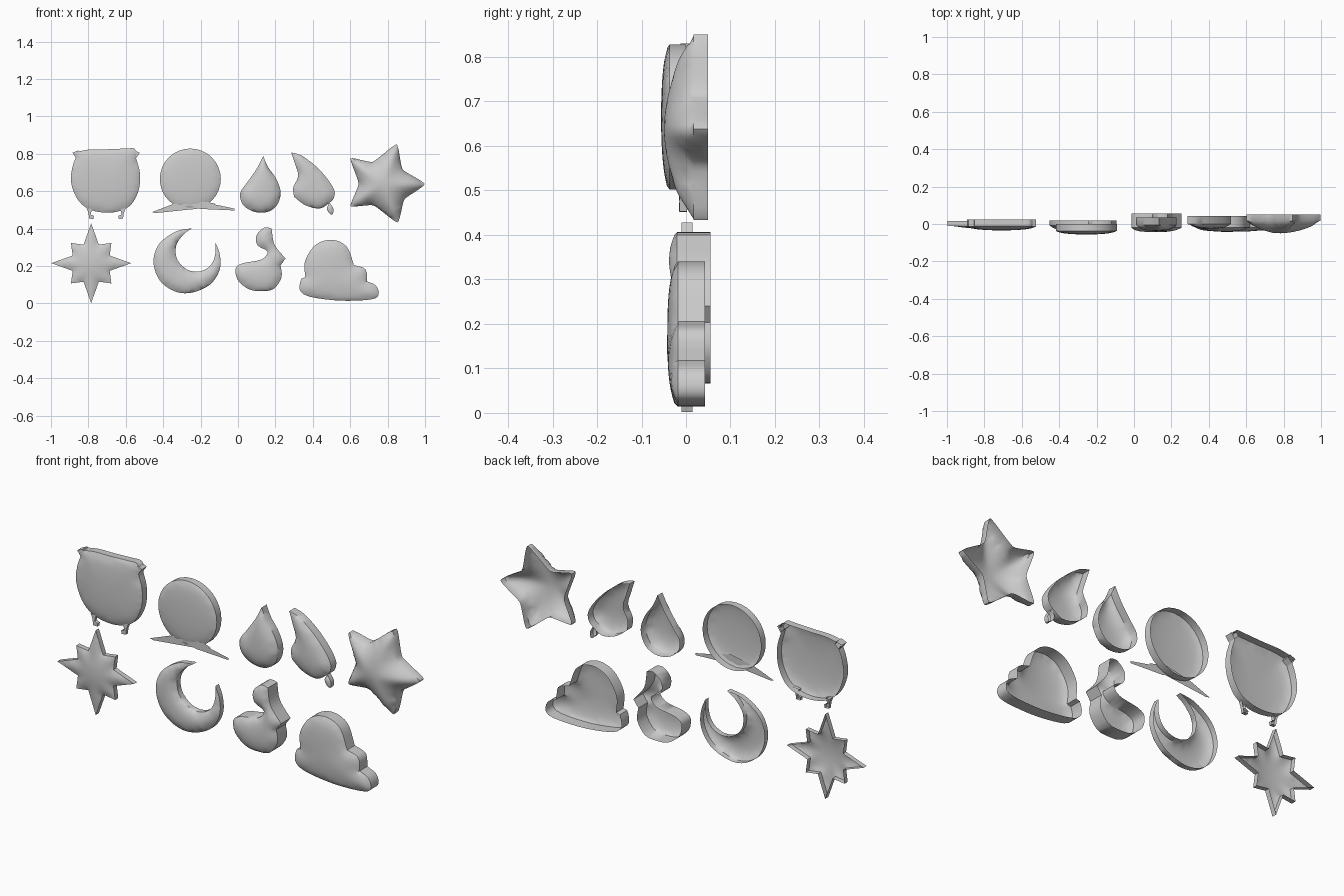
import bpy, bmesh
from math import sin, cos, pi, ceil, radians
from mathutils import Vector as V
from mathutils.geometry import delaunay_2d_cdt

if "Cube" in bpy.data.objects:
    bpy.data.objects.remove(bpy.data.objects["Cube"])


def smooth_loop(pts, tension=0.5, step=0.022):
    """Closed spline through points; a third value in a point marks a sharp corner."""
    n, out = len(pts), []
    P = [V(p[:2]) for p in pts]

    def tangent(i):
        if len(pts[i]) > 2:
            return None
        return (P[(i + 1) % n] - P[i - 1]) * tension
    for i in range(n):
        a, b = P[i], P[(i + 1) % n]
        ta, tb = tangent(i), tangent((i + 1) % n)
        ta = (b - a) * 0.8 if ta is None else ta
        tb = (b - a) * 0.8 if tb is None else tb
        k = max(1, ceil((b - a).length / step))
        for j in range(k):
            t = j / k
            out.append(a * (2*t**3 - 3*t*t + 1) + ta * (t**3 - 2*t*t + t)
                       + b * (3*t*t - 2*t**3) + tb * (t**3 - t*t))
    return out


def refine(pts, step=0.03):
    """Straight-sided outline, split into short edges."""
    P, out = [V(p) for p in pts], []
    for a, b in zip(P, P[1:] + P[:1]):
        k = max(1, ceil((b - a).length / step))
        out += [a.lerp(b, j / k) for j in range(k)]
    return out


def edge_distance(p, loop):
    best = 9.0
    for i, b in enumerate(loop):
        a = loop[i - 1]
        d = b - a
        t = max(0, min(1, (p - a).dot(d) / max(d.length_squared, 1e-12)))
        best = min(best, (p - a - d * t).length)
    return best


def inside(p, loop):
    hit = False
    for i, b in enumerate(loop):
        a = loop[i - 1]
        if (a.y > p.y) != (b.y > p.y) and p.x < a.x + (p.y - a.y) / (b.y - a.y) * (b.x - a.x):
            hit = not hit
    return hit


def charm(name, loop, front, rim, back, power=0.5, grid=0.017, peak=None):
    """Puffed shell: domed front, straight side wall, open back."""
    if sum(loop[i - 1].cross(loop[i]) for i in range(len(loop))) < 0:
        loop = loop[::-1]
    n, inner = len(loop), []
    xs, zs = [p.x for p in loop], [p.y for p in loop]
    z, row = min(zs) + grid / 2, 0
    while z < max(zs):
        x = min(xs) + grid * (0.3 + 0.5 * (row % 2))
        while x < max(xs):
            p = V((x, z))
            if inside(p, loop) and edge_distance(p, loop) > grid * 0.35:
                inner.append(p)
            x += grid
        z, row = z + grid * 0.87, row + 1
    cv, _, cf, *_ = delaunay_2d_cdt(loop + inner, [], [list(range(n))], 1, 1e-5)
    dist = [edge_distance(p, loop) for p in cv]
    top = max(max(dist), 1e-6)
    bm = bmesh.new()
    vs = []
    for p, d in zip(cv, dist):
        t = min(1, d / top)
        vs.append(bm.verts.new((p.x, rim + (front - rim) * max(0, 1 - (1 - t)**2)**power, p.y)))
    for f in cf:
        bm.faces.new([vs[i] for i in f])
    if back > rim:
        border = [e for e in bm.edges if e.is_boundary]
        ext = bmesh.ops.extrude_edge_only(bm, edges=border)
        for v in ext['geom']:
            if isinstance(v, bmesh.types.BMVert):
                v.co.y = back
    # relax the dome for a soft pillow surface
    dome = [v for v in bm.verts if v.co.y < rim - 1e-4]
    for _ in range(2):
        bmesh.ops.smooth_vert(bm, verts=dome, factor=0.5, use_axis_y=True)
    for f in bm.faces:
        if len(f.verts) == 4:
            c = f.calc_center_median()
            f.normal_update()
            q = V((c.x, c.z)) + V((f.normal.x, f.normal.z)) * 0.001
            if inside(q, loop):
                f.normal_flip()
    me = bpy.data.meshes.new(name)
    bm.to_mesh(me)
    bm.free()
    ob = bpy.data.objects.new(name, me)
    bpy.context.collection.objects.link(ob)
    bpy.context.view_layer.objects.active = ob
    bpy.ops.object.select_all(action='DESELECT')
    ob.select_set(True)
    bpy.ops.object.shade_smooth_by_angle(angle=radians(40))
    return ob


# cauldron body, lip ends and feet
charm("cauldron", smooth_loop([
    (-.885, .805, 1), (-.80, .822), (-.70, .824), (-.60, .828), (-.555, .828), (-.537, .80, 1),
    (-.545, .775, 1), (-.525, .70), (-.53, .61), (-.57, .53), (-.63, .495), (-.71, .485),
    (-.80, .505), (-.86, .56), (-.893, .65), (-.885, .73), (-.865, .785, 1)]), -.034, -.012, .025)
for s, side in ((1, "left"), (-1, "right")):
    def m(pts):
        return [(-.705 + s * x, z) for x, z in pts]
    charm(side + "_lip_end", refine(m([(-.18, .805), (-.15, .818), (-.14, .80), (-.162, .78)])),
          -.02, -.014, .025)
    charm(side + "_foot", refine(m([(-.105, .51), (-.075, .505), (-.083, .475), (-.065, .468),
                                    (-.068, .452), (-.09, .453), (-.095, .485)])), -.02, -.015, .002)

# round ball with flat drape plates below
charm("ball", [V((-.255 + .163 * cos(a * pi / 16), .665 + .163 * sin(a * pi / 16)))
               for a in range(32)], -.056, -.037, 0)
charm("drape_left", refine([(-.46, .488), (-.35, .53), (-.22, .555), (-.12, .532), (-.20, .508),
                            (-.44, .483)]), -.043, -.043, -.043)
charm("drape_right", refine([(-.40, .497), (-.22, .552), (-.13, .53), (-.02, .507), (-.02, .497),
                             (-.2, .505), (-.26, .525)]), -.047, -.047, -.047)

# water drop
charm("drop", smooth_loop([
    (.135, .787, 1), (.16, .73), (.205, .665), (.228, .59), (.205, .52), (.15, .487),
    (.08, .492), (.025, .53), (.012, .59), (.055, .655), (.10, .72)]), -.037, -.005, .035)

# leaf and its stem bead
charm("leaf", smooth_loop([
    (.285, .807, 1), (.34, .79), (.42, .73), (.49, .65), (.518, .59), (.505, .55, 1),
    (.44, .508), (.36, .525), (.30, .57, 1), (.295, .62), (.322, .68), (.305, .745)]),
    -.025, 0, .043)
charm("leaf_stem", smooth_loop([(.49, .538, 1), (.51, .505), (.505, .475), (.485, .485),
                                (.475, .51)], step=.015), .0, .01, .035, grid=.01)

# large plump star
charm("star", smooth_loop([
    (.848, .85), (.88, .717), (.998, .638), (.89, .556), (.853, .433), (.725, .524),
    (.602, .52), (.645, .64), (.602, .775), (.72, .757)], .24), -.05, .017, .05, .75)

# eight-pointed sparkle
sparkle = []
for k in range(16):
    r = .107 if k % 2 else (.213 if k % 4 == 0 else .153)
    sparkle.append((-.785 + r * cos(k * pi / 8), .215 + r * sin(k * pi / 8)))
charm("sparkle", refine(sparkle), -.03, -.01, .015, .75)

# crescent moon
charm("crescent", smooth_loop([
    (-.243, .402, 1), (-.33, .385), (-.42, .32), (-.452, .225), (-.42, .125), (-.34, .065),
    (-.25, .057), (-.15, .10), (-.098, .18), (-.097, .26), (-.12, .325, 1), (-.122, .26),
    (-.145, .205), (-.20, .172), (-.27, .18), (-.325, .235), (-.33, .31), (-.29, .37)]),
    -.03, -.008, .02)

# duck
charm("duck", smooth_loop([
    (.142, .406), (.18, .40, 1), (.195, .315), (.254, .24, 1), (.227, .203, 1), (.233, .14),
    (.19, .077), (.125, .066), (.06, .075), (0, .123), (-.013, .185), (.024, .214),
    (.126, .235), (.158, .278), (.104, .31), (.099, .365)]), -.043, -.02, .055)

# cloud
charm("cloud", smooth_loop([
    (.33, .075), (.34, .134), (.36, .14, 1), (.358, .225), (.414, .312), (.50, .34), (.58, .305),
    (.62, .205, 1), (.682, .182), (.69, .118, 1), (.738, .095), (.752, .048), (.71, .021),
    (.543, .015), (.38, .037)]), -.042, -.018, .043)
